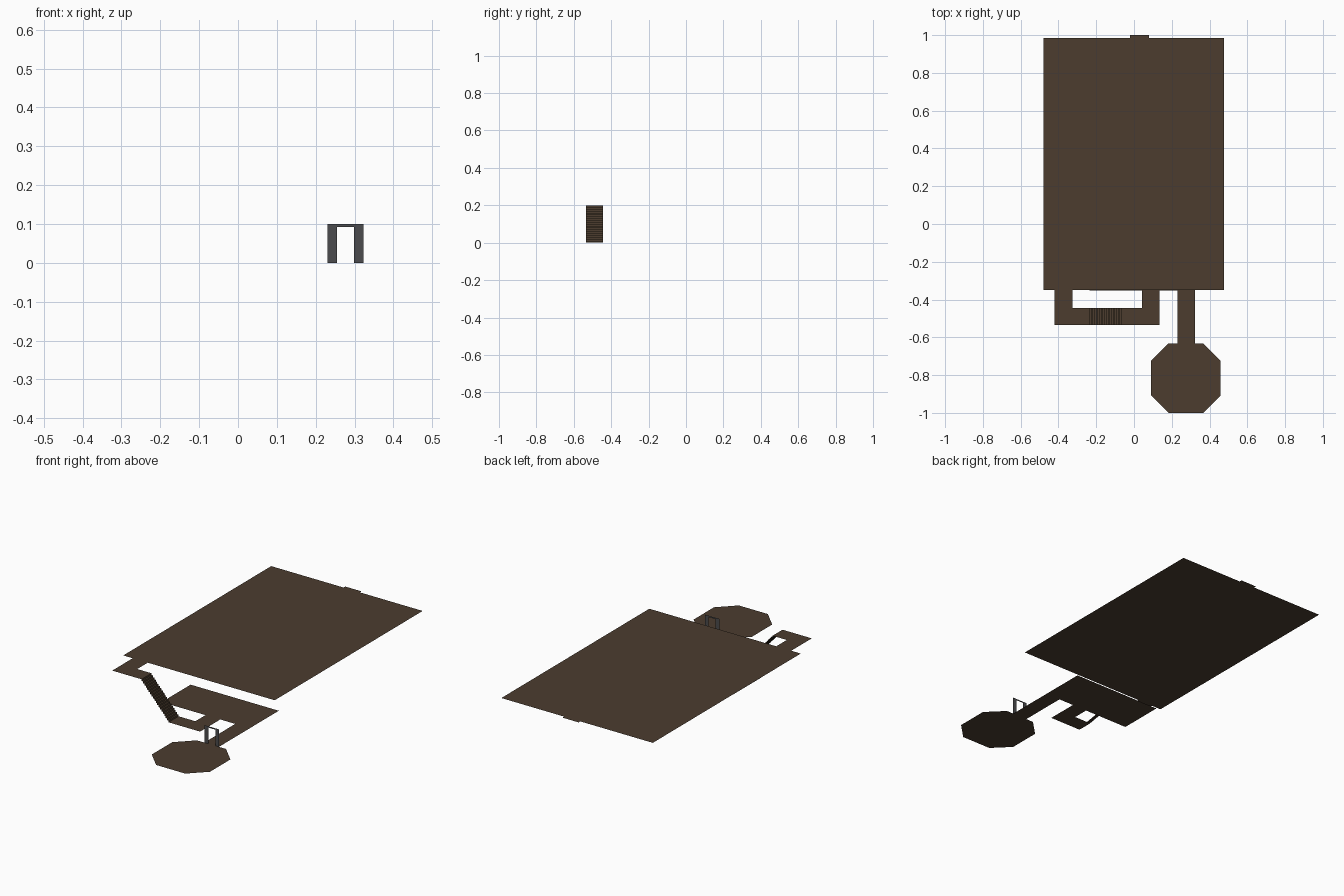
import bpy

if "Cube" in bpy.data.objects:
    bpy.data.objects.remove(bpy.data.objects["Cube"])

UP, LOW = 0.20, 0.0      # heights of the two floors


def material(name, rgb):
    m = bpy.data.materials.new(name)
    m.diffuse_color = (*rgb, 1)
    m.use_nodes = True
    m.node_tree.nodes["Principled BSDF"].inputs["Base Color"].default_value = m.diffuse_color
    return m


brown = material("brown_floor", (0.072, 0.046, 0.028))
grey = material("dark_grey_frame", (0.070, 0.070, 0.074))


def sheet(name, verts, faces, mat):
    me = bpy.data.meshes.new(name)
    me.from_pydata(verts, [], faces)
    me.materials.append(mat)
    ob = bpy.data.objects.new(name, me)
    bpy.context.collection.objects.link(ob)
    return ob


def floor(name, outline, z):
    """Flat upward-facing floor from a counter-clockwise outline."""
    return sheet(name, [(x, y, z) for x, y in outline], [range(len(outline))], brown)


def rect(x0, x1, y0, y1):
    return [(x0, y0), (x1, y0), (x1, y1), (x0, y1)]


# Large upper hall and the small doorway strip behind it
floor("upper_hall_floor", rect(-0.48, 0.477, -0.35, 0.985), UP)
floor("back_doorway_floor", rect(-0.022, 0.08, 0.985, 1.0), UP)

# L-shaped corridor leading from the upper hall to the stairs
floor("upper_corridor_floor", [(-0.42, -0.535), (-0.235, -0.535), (-0.235, -0.445),
                               (-0.325, -0.445), (-0.325, -0.35), (-0.42, -0.35)], UP)

# Lower room, its L-shaped corridor and the passage to the round room
floor("lower_room_floor", rect(-0.235, 0.322, -0.353, -0.092), LOW)
floor("lower_corridor_floor", [(-0.055, -0.535), (0.135, -0.535), (0.135, -0.353),
                               (0.042, -0.353), (0.042, -0.445), (-0.055, -0.445)], LOW)
floor("passage_floor", rect(0.23, 0.322, -0.632, -0.353), LOW)

# Octagonal room: square with cut corners
cx, cy, a, b = 0.275, -0.816, 0.184, 0.092
floor("octagon_room_floor", [(cx + x, cy + y) for x, y in
      [(-b, -a), (b, -a), (a, -b), (a, b), (b, a), (-b, a), (-a, b), (-a, -b)]], LOW)

# Open staircase: risers and treads only, descending towards +x
steps, x0, x1 = 20, -0.235, -0.055
profile = []
for i in range(steps):
    x = x0 + (x1 - x0) * i / steps
    profile += [(x, UP * (1 - i / steps)), (x, UP * (1 - (i + 1) / steps))]
profile.append((x1, LOW))
verts = [(x, y, z) for x, z in profile for y in (-0.535, -0.445)]
sheet("staircase", verts, [(2 * i, 2 * i + 2, 2 * i + 3, 2 * i + 1)
                           for i in range(len(profile) - 1)], brown)

# Flat door frame between passage and octagonal room
frame = [(0.23, 0), (0.255, 0), (0.255, 0.092), (0.299, 0.092),
         (0.299, 0), (0.323, 0), (0.323, 0.1), (0.23, 0.1)]
sheet("door_frame", [(x, -0.632, z) for x, z in frame],
      [(0, 1, 2, 7), (2, 3, 6, 7), (3, 4, 5, 6)], grey)
